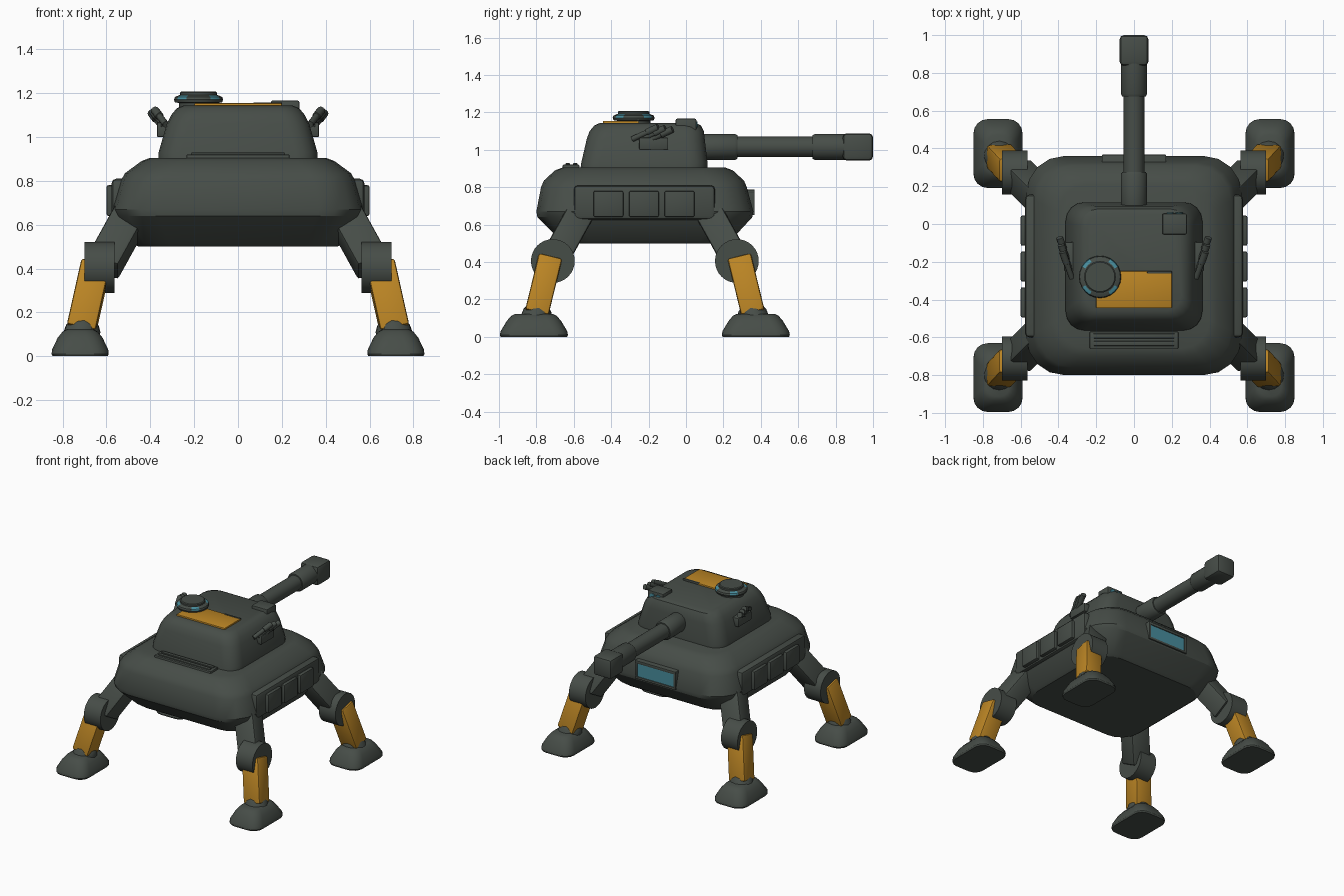
import bpy, bmesh, math
from mathutils import Vector, Matrix

if "Cube" in bpy.data.objects:
    bpy.data.objects.remove(bpy.data.objects["Cube"], do_unlink=True)


def material(name, rgb):
    m = bpy.data.materials.new(name)
    m.use_nodes = True
    col = (*rgb, 1)
    m.diffuse_color = col
    m.node_tree.nodes["Principled BSDF"].inputs["Base Color"].default_value = col
    return m


ARMOUR = material("dark armour", (0.062, 0.074, 0.064))
ORANGE = material("orange paint", (0.50, 0.235, 0.018))
GLASS = material("blue glass", (0.065, 0.27, 0.34))
MID = -0.22  # hull centre in y


def finish(name, bm, mats, angle=32):
    bmesh.ops.recalc_face_normals(bm, faces=bm.faces)
    me = bpy.data.meshes.new(name)
    bm.to_mesh(me)
    bm.free()
    me.shade_smooth()
    me.set_sharp_from_angle(angle=math.radians(angle))
    for m in mats:
        me.materials.append(m)
    ob = bpy.data.objects.new(name, me)
    bpy.context.collection.objects.link(ob)
    return ob


def box(name, lo, hi, bevel=0.01, mat=ARMOUR):
    lo, hi = Vector(lo), Vector(hi)
    bm = bmesh.new()
    bmesh.ops.create_cube(bm, size=1, matrix=Matrix.Translation((lo + hi) / 2)
                          @ Matrix.Diagonal((*(hi - lo), 1)))
    if bevel:
        bmesh.ops.bevel(bm, geom=bm.edges[:], offset=bevel, segments=2, profile=0.5, affect='EDGES')
    return finish(name, bm, [mat])


def frame(a, b):
    """Matrix at a with z towards b and x kept near the world x axis."""
    a, b = Vector(a), Vector(b)
    z = (b - a).normalized()
    y = z.cross(Vector((1, 0, 0))).normalized()
    x = y.cross(z)
    return Matrix.Translation(a) @ Matrix((x, y, z)).transposed().to_4x4()


def beam(name, a, b, wx, wy, bevel=0.015, mat=ARMOUR):
    ob = box(name, (-wx, -wy, 0), (wx, wy, (Vector(b) - Vector(a)).length), bevel, mat)
    ob.data.transform(frame(a, b))
    return ob


def lathe(name, a, b, profile, sides=24, mats=(ARMOUR,), rule=None):
    """Turned part along a-b; profile holds (distance, radius)."""
    rings = [[(r * math.cos(math.tau * i / sides), r * math.sin(math.tau * i / sides), d)
              for i in range(sides)] for d, r in profile]
    return skin(name, rings, frame(a, b), mats, rule)


def skin(name, rings, matrix=None, mats=(ARMOUR,), rule=None, angle=32):
    bm = bmesh.new()
    rows = [[bm.verts.new(p) for p in ring] for ring in rings]
    n = len(rows[0])
    for k, (low, up) in enumerate(zip(rows, rows[1:])):
        for i in range(n):
            f = bm.faces.new((low[i], low[(i + 1) % n], up[(i + 1) % n], up[i]))
            if rule:
                f.material_index = rule(k, f.calc_center_median())
    bm.faces.new(rows[0][::-1])
    bm.faces.new(rows[-1])
    if matrix:
        bm.transform(matrix)
    return finish(name, bm, mats, angle)


def loft(name, sections, x=0, y=0, steps=4):
    """Stacked rounded rectangles: (z, half x, back y, front y, corner radius)."""
    rings = []
    for z, hx, y0, y1, r in sections:
        ring = []
        hy, cy = (y1 - y0) / 2, (y0 + y1) / 2 + y
        for q, (sx, sy) in enumerate(((1, 1), (-1, 1), (-1, -1), (1, -1))):
            for s in range(steps + 1):
                t = math.pi / 2 * (q + s / steps)
                ring.append((x + sx * (hx - r) + r * math.cos(t),
                             cy + sy * (hy - r) + r * math.sin(t), z))
        rings.append(ring)
    return skin(name, rings, angle=28)


# Hull
loft("hull", [(0.50, 0.455, -0.65, 0.22, 0.15), (0.515, 0.475, -0.67, 0.24, 0.16),
              (0.64, 0.56, -0.795, 0.355, 0.2), (0.67, 0.57, -0.80, 0.36, 0.2),
              (0.80, 0.535, -0.775, 0.325, 0.19), (0.835, 0.515, -0.76, 0.31, 0.19),
              (0.89, 0.44, -0.70, 0.25, 0.17), (0.905, 0.40, -0.66, 0.21, 0.15)])

# Turret
loft("turret", [(0.895, 0.362, -0.565, 0.115, 0.1), (0.93, 0.362, -0.56, 0.115, 0.1),
                (1.06, 0.325, -0.53, 0.10, 0.1), (1.10, 0.305, -0.515, 0.095, 0.1),
                (1.13, 0.28, -0.49, 0.08, 0.09), (1.143, 0.25, -0.46, 0.055, 0.08)])

# Rear deck vent with slats
box("rear_vent", (-0.235, -0.66, 0.87), (0.235, -0.57, 0.92), 0.006)
for i in range(2):
    box("vent_slat", (-0.215, -0.645 + i * 0.04, 0.91), (0.215, -0.62 + i * 0.04, 0.928), 0.004)

# Driver window: hooded frame with recessed glass
box("window_frame_top", (-0.17, 0.22, 0.765), (0.17, 0.367, 0.787), 0.004)
box("window_frame_bottom", (-0.17, 0.24, 0.65), (0.17, 0.367, 0.668), 0.004)
for s in (-1, 1):
    box("window_frame_side", (s * 0.16 - 0.01, 0.24, 0.655), (s * 0.16 + 0.01, 0.367, 0.78), 0.004)
box("window_back", (-0.16, 0.22, 0.66), (0.16, 0.356, 0.775), 0)
box("window_glass", (-0.15, 0.354, 0.668), (0.15, 0.361, 0.765), 0, GLASS)

# Gun
lathe("gun_barrel", (0, 0, 1.015), (0, 1, 1.015),
      [(0.06, 0.062), (0.08, 0.07), (0.262, 0.07), (0.275, 0.062), (0.276, 0.055), (0.675, 0.055),
       (0.676, 0.063), (0.69, 0.07), (0.85, 0.07)])
box("muzzle_block", (-0.076, 0.838, 0.942), (0.076, 1.0, 1.088), 0.022)

# Roof panel
box("roof_panel", (-0.20, -0.445, 1.13), (0.20, -0.25, 1.154), 0.004, ORANGE)
box("roof_panel_hinge", (0.07, -0.262, 1.14), (0.20, -0.25, 1.158), 0.003)


# Commander hatch with four vision blocks on the diagonals
def vision(k, c):
    a = math.atan2(c.y, c.x) % (math.pi / 2)
    return 1 if k in (3, 4) and abs(a - math.pi / 4) < 0.27 else 0


lathe("hatch", (-0.18, -0.28, 1.12), (-0.18, -0.28, 2),
      [(0, 0.09), (0.035, 0.09), (0.038, 0.108), (0.05, 0.112), (0.062, 0.108), (0.07, 0.09),
       (0.071, 0.084), (0.083, 0.084), (0.088, 0.078)], 24, (ARMOUR, GLASS), vision)

# Gunner sight
box("sight_box", (0.15, -0.055, 1.09), (0.28, 0.055, 1.166), 0.008)
for x in (0.19, 0.24):
    lathe("sight_lens", (x, 0.05, 1.13), (x, 1, 1.13), [(0, 0.02), (0.012, 0.02)], 16, (GLASS,))

for s in (-1, 1):
    # Side skirt with three armour plates
    skirt = box("side_skirt", (0.45, -0.60, 0.625), (0.577, 0.155, 0.81), 0.022)
    skirt.data.transform(Matrix.Diagonal((s, 1, 1, 1)))
    skirt.data.flip_normals() if s < 0 else None
    for i in range(3):
        y = -0.415 + i * 0.19
        x0, x1 = sorted((s * 0.54, s * 0.60))
        box("skirt_plate", (x0, y - 0.08, 0.64), (x1, y + 0.08, 0.78), 0.009)

    # Smoke launchers
    x0, x1 = sorted((s * 0.29, s * 0.37))
    box("launcher_bracket", (x0, -0.25, 1.0), (x1, -0.095, 1.065), 0.006)
    for i in range(3):
        d = Vector((s * -0.008 * i, -0.038 * i, 0.006 * i))
        lathe("launcher_tube", d + Vector((s * 0.345, -0.21, 1.045)), d + Vector((s * 0.395, -0.07, 1.11)),
              [(0, 0.015), (0.09, 0.015), (0.092, 0.019), (0.16, 0.019)], 12)

    # Legs
    for f in (-1, 1):
        def at(x, y, z):
            return Vector((s * x, MID + f * (y - MID), z))
        beam("upper_leg", at(0.46, 0.11, 0.69), at(0.615, 0.265, 0.41), 0.075, 0.075)
        lathe("knee", at(0.563, 0.272, 0.405), at(0.563, 0.272, 0.405) + Vector((0, 0.0, 1)),
              [(0, 0.117), (0.137, 0.117)], 32).data.transform(
                  Matrix.Translation(at(0.563, 0.272, 0.405)) @ Matrix.Rotation(s * math.pi / 2, 4, 'Y')
                  @ Matrix.Translation(-at(0.563, 0.272, 0.405)))
        beam("lower_leg", at(0.648, 0.287, 0.42), at(0.715, 0.36, 0.12), 0.067, 0.064, 0.012, ORANGE)
        lathe("ankle", at(0.717, 0.365, 0.08), at(0.695, 0.34, 0.17),
              [(0, 0.085), (0.05, 0.08), (0.075, 0.068), (0.09, 0.05)], 16)
        foot = at(0.72, 0.373, 0)
        loft("foot", [(0, 0.125, -0.178, 0.178, 0.07), (0.01, 0.13, -0.182, 0.182, 0.075),
                      (0.03, 0.128, -0.178, 0.178, 0.075), (0.085, 0.102, -0.145, 0.145, 0.07),
                      (0.112, 0.08, -0.122, 0.122, 0.06), (0.123, 0.06, -0.10, 0.10, 0.05)],
             foot.x, foot.y)
